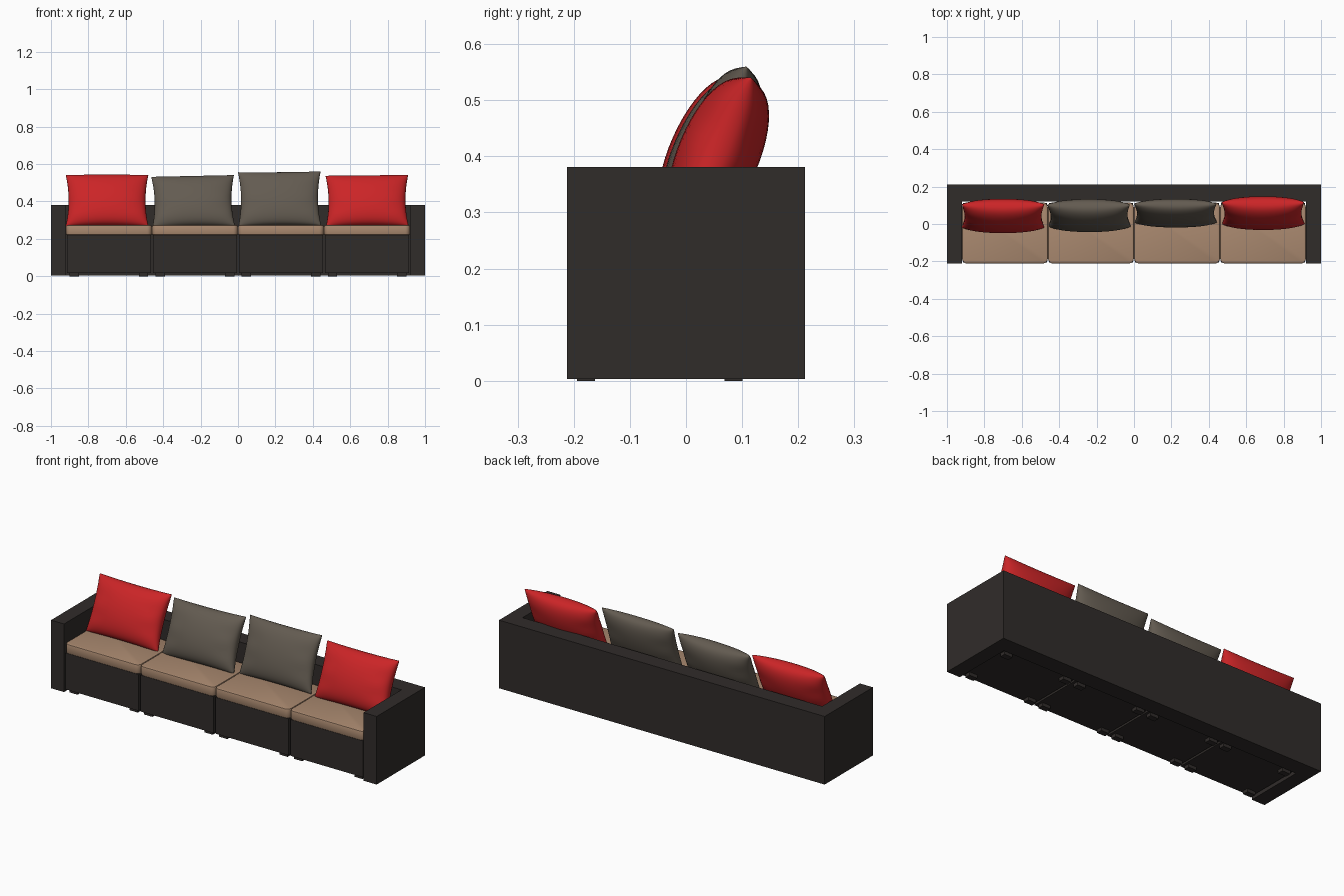
import bpy, bmesh, math
from mathutils import Vector

if "Cube" in bpy.data.objects:
    bpy.data.objects.remove(bpy.data.objects["Cube"])


def material(name, rgb):
    m = bpy.data.materials.new(name)
    m.diffuse_color = (*rgb, 1)
    m.use_nodes = True
    m.node_tree.nodes["Principled BSDF"].inputs["Base Color"].default_value = m.diffuse_color
    return m


DARK = material("dark_wicker", (0.030, 0.025, 0.023))
TAN = material("tan_fabric", (0.40, 0.25, 0.16))
RED = material("red_fabric", (0.60, 0.018, 0.020))
GREY = material("grey_fabric", (0.125, 0.105, 0.082))


def finish(bm, name, mat, smooth=None):
    bmesh.ops.recalc_face_normals(bm, faces=bm.faces)
    me = bpy.data.meshes.new(name)
    bm.to_mesh(me)
    bm.free()
    ob = bpy.data.objects.new(name, me)
    bpy.context.collection.objects.link(ob)
    me.materials.append(mat)
    if smooth:
        bpy.ops.object.select_all(action='DESELECT')
        ob.select_set(True)
        bpy.context.view_layer.objects.active = ob
        bpy.ops.object.shade_smooth_by_angle(angle=math.radians(smooth))
    return ob


def box_bm(lo, hi):
    bm = bmesh.new()
    bmesh.ops.create_cube(bm, size=1)
    lo, hi = Vector(lo), Vector(hi)
    for v in bm.verts:
        v.co = Vector([(l + h) / 2 + c * (h - l) for l, h, c in zip(lo, hi, v.co)])
    return bm


def cushion(name, lo, hi):
    bm = box_bm(lo, hi)
    # rounded plan corners, then softened top and bottom rims
    upright = [e for e in bm.edges if abs(e.verts[0].co.z - e.verts[1].co.z) > 0.01]
    bmesh.ops.bevel(bm, geom=upright, offset=0.025, segments=4, profile=0.5, affect='EDGES')
    rims = [e for e in bm.edges if abs(e.verts[0].co.z - e.verts[1].co.z) < 0.001]
    bmesh.ops.bevel(bm, geom=rims, offset=0.007, segments=2, profile=0.5, affect='EDGES')
    return finish(bm, name, TAN, 40)


def pillow(name, mat, loc, thick, height, tilt, roll):
    n, hw = 24, 0.221
    bm = bmesh.new()
    sides = []
    for s in (-1, 1):
        rows = []
        for j in range(n + 1):
            v = math.sin((j / n - 0.5) * math.pi)
            row = []
            for i in range(n + 1):
                u = math.sin((i / n - 0.5) * math.pi)
                fu, fv = 1 - u * u, 1 - v * v
                # belly, seam pulled in between the corners, creases by the short sides
                y = s * thick / 2 * max(fu * fv, 0) ** 0.42
                y *= 1 + 0.05 * math.cos(9 * v) * u ** 4 * fu * 4
                x = u * hw * (1 - 0.07 * fv * u * u)
                z = v * height / 2 * (1 - 0.03 * fu * v * v)
                row.append(bm.verts.new((x, y, z)))
            rows.append(row)
        for j in range(n):
            for i in range(n):
                bm.faces.new((rows[j][i], rows[j][i + 1], rows[j + 1][i + 1], rows[j + 1][i]))
    bmesh.ops.remove_doubles(bm, verts=bm.verts, dist=0.0002)
    ob = finish(bm, name, mat, 75)
    ob.location = loc
    ob.rotation_euler = (-math.radians(tilt), math.radians(roll), 0)
    return ob


# U-shaped surround: two arms and a back in one extruded outline
W, D, T, B = 1.0, 0.212, 0.92, 0.12
outline = [(-W, -D), (-T, -D), (-T, B), (T, B), (T, -D), (W, -D), (W, D), (-W, D)]
bm = bmesh.new()
face = bm.faces.new([bm.verts.new((x, y, 0.003)) for x, y in outline])
ext = bmesh.ops.extrude_face_region(bm, geom=[face])
for g in ext["geom"]:
    if isinstance(g, bmesh.types.BMVert):
        g.co.z = 0.381
finish(bm, "arms_and_back", DARK)

# four seat modules, each with base, cushion and feet
for k in range(4):
    cx = -0.69 + 0.46 * k
    finish(box_bm((cx - 0.224, -0.207, 0.018), (cx + 0.224, 0.112, 0.22)), f"seat_base_{k+1}", DARK)
    cushion(f"seat_cushion_{k+1}", (cx - 0.229, -0.211, 0.22), (cx + 0.229, 0.115, 0.273))
    for sx in (-1, 1):
        for fy in (-0.178, 0.085):
            fx = cx + sx * 0.185
            finish(box_bm((fx - 0.025, fy - 0.016, 0), (fx + 0.025, fy + 0.016, 0.018)),
                   f"foot_{k+1}", DARK)

# leaning scatter pillows
pillow("red_pillow_left", RED, (-0.70, 0.043, 0.405), 0.145, 0.30, 24, 0)
pillow("grey_pillow_left", GREY, (-0.24, 0.045, 0.400), 0.140, 0.295, 23, -1.2)
pillow("grey_pillow_right", GREY, (0.222, 0.058, 0.414), 0.120, 0.305, 19, -0.5)
pillow("red_pillow_right", RED, (0.69, 0.058, 0.403), 0.145, 0.295, 23, -0.5)
